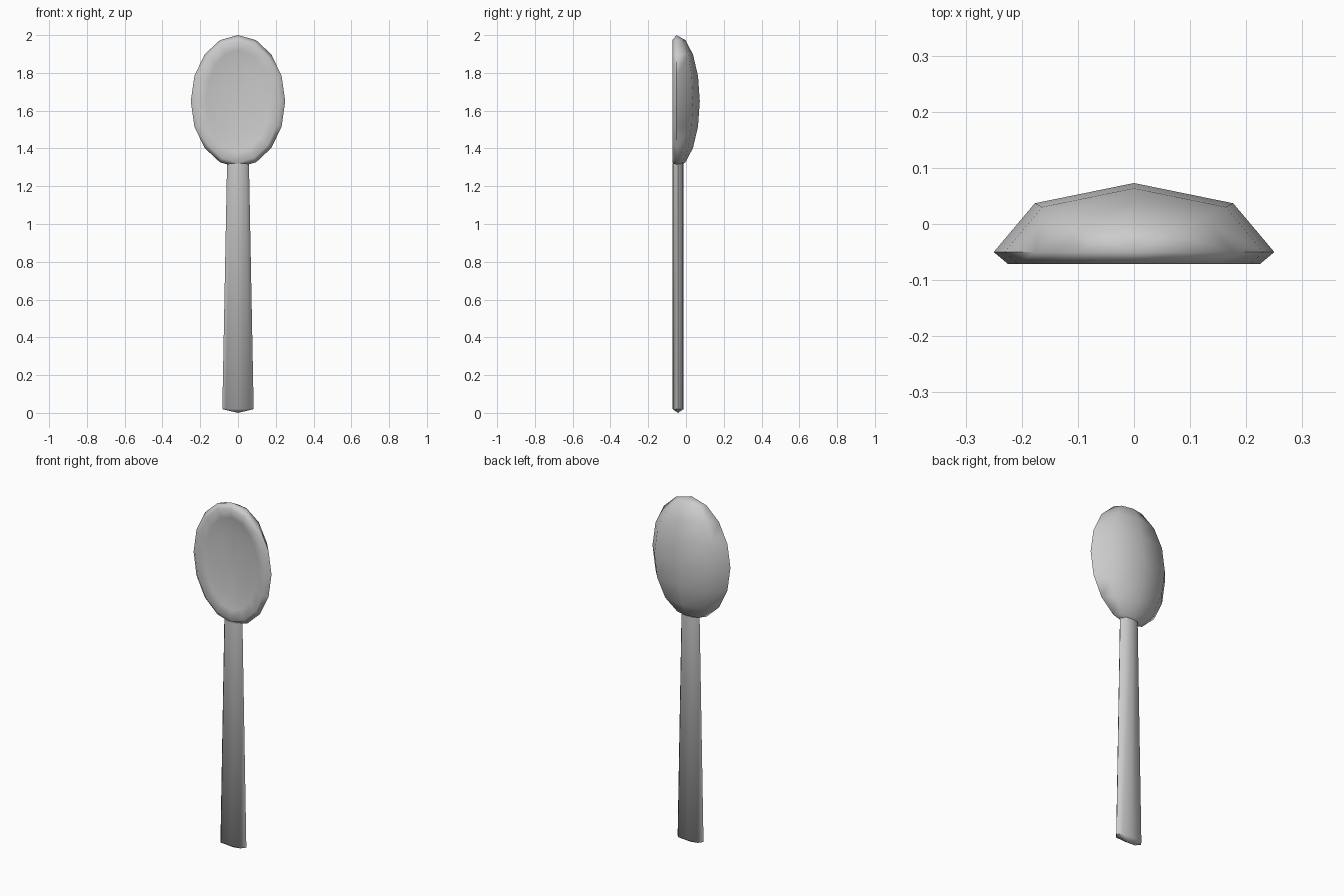
import bpy, bmesh, math
from mathutils import Vector

if "Cube" in bpy.data.objects:
    bpy.data.objects.remove(bpy.data.objects["Cube"])


def finish(name, bm, angle):
    bmesh.ops.recalc_face_normals(bm, faces=bm.faces)
    mesh = bpy.data.meshes.new(name)
    bm.to_mesh(mesh)
    bm.free()
    obj = bpy.data.objects.new(name, mesh)
    bpy.context.collection.objects.link(obj)
    bpy.ops.object.select_all(action='DESELECT')
    obj.select_set(True)
    bpy.context.view_layer.objects.active = obj
    bpy.ops.object.shade_smooth_by_angle(angle=math.radians(angle))
    return obj


# Bowl back: half of a low-poly ellipsoid with its poles up and down
bm = bmesh.new()
center = Vector((0, -0.05, 1.65))
rx, ry, rz = 0.25, 0.123, 0.35


def bowl_point(i, j):
    lat, lon = math.radians(-90 + 22.5 * i), math.radians(45 * j)
    return center + Vector((rx * math.cos(lat) * math.cos(lon),
                            ry * math.cos(lat) * math.sin(lon),
                            rz * math.sin(lat)))


bottom = bm.verts.new(bowl_point(0, 0))
top = bm.verts.new(bowl_point(8, 0))
rings = [[bm.verts.new(bowl_point(i, j)) for j in range(5)] for i in range(1, 8)]
for j in range(4):
    bm.faces.new((bottom, rings[0][j + 1], rings[0][j]))
    bm.faces.new((top, rings[-1][j], rings[-1][j + 1]))
    for a, b in zip(rings, rings[1:]):
        bm.faces.new((a[j], a[j + 1], b[j + 1], b[j]))

# Bowl front: chamfered rim, then a shallow dish
outline = ([bottom] + [r[0] for r in rings] + [top]
           + [r[4] for r in reversed(rings)])


def inset_ring(inset, y):
    sx, sz = 1 - inset / rx, 1 - inset / rz
    return [bm.verts.new((v.co.x * sx, y, center.z + (v.co.z - center.z) * sz))
            for v in outline]


loops = [outline, inset_ring(0.025, -0.071), inset_ring(0.08, -0.06),
         inset_ring(0.16, -0.049)]
for a, b in zip(loops, loops[1:]):
    for i in range(16):
        k = (i + 1) % 16
        bm.faces.new((a[i], a[k], b[k], b[i]))
mid = bm.verts.new((0, -0.045, center.z))
for i in range(16):
    bm.faces.new((loops[-1][i], loops[-1][(i + 1) % 16], mid))
bowl = finish("bowl", bm, 85)

# Handle: tapered bar of flattened section with a shallow pointed end
bm = bmesh.new()


def section(w, z):
    d, c, s = 0.029, 0.02, 0.026
    pts = [(w, 0), (w - c, s), (0, d), (c - w, s),
           (-w, 0), (c - w, -s), (0, -d), (w - c, -s)]
    return [bm.verts.new((x, y - 0.042, z)) for x, y in pts]


low, high = section(0.083, 0.02), section(0.058, 1.32)
tip = bm.verts.new((0, -0.042, 0))
for i in range(8):
    k = (i + 1) % 8
    bm.faces.new((low[i], low[k], high[k], high[i]))
    bm.faces.new((tip, low[k], low[i]))
bm.faces.new(high)
handle = finish("handle", bm, 65)
